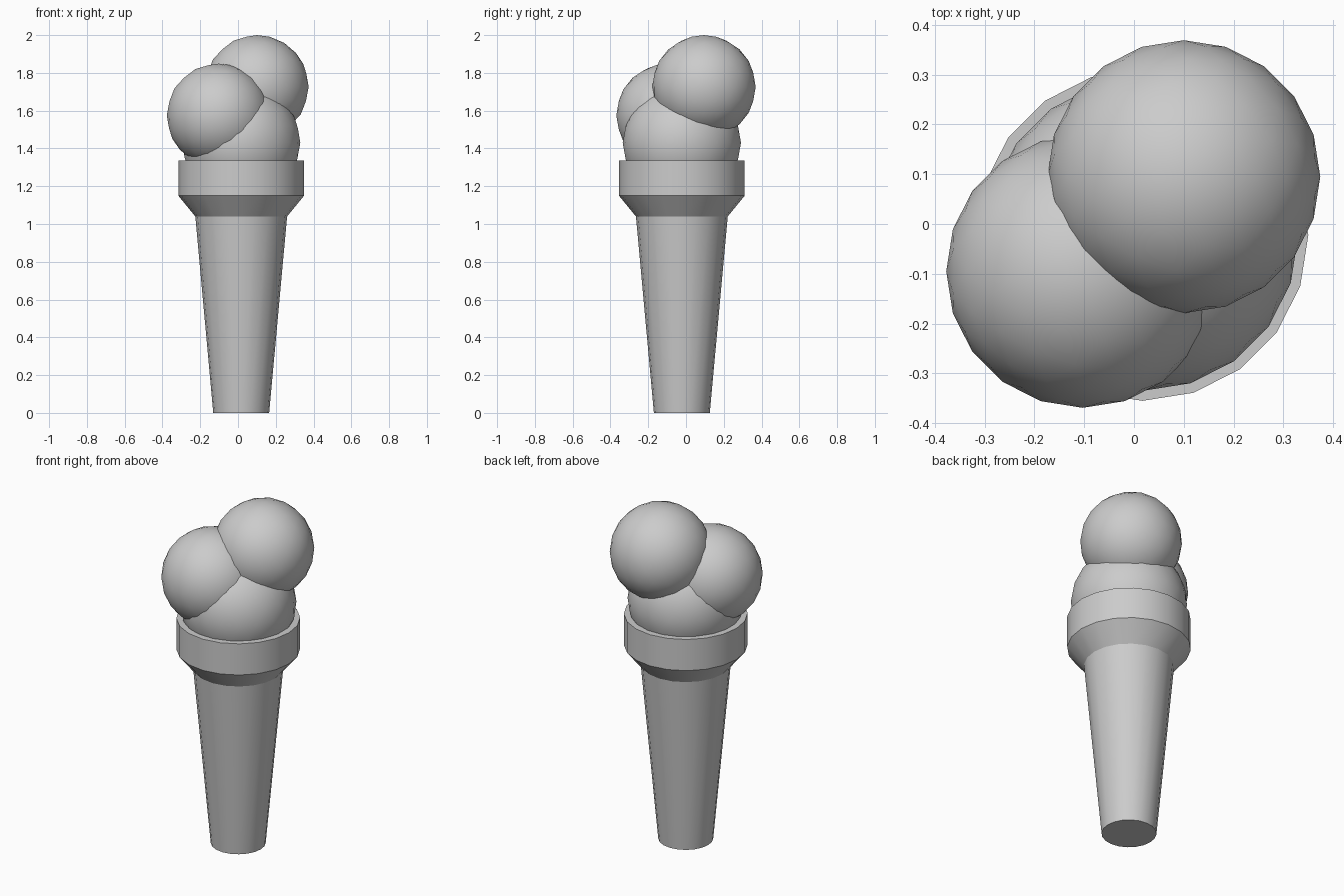
import bpy, bmesh
from math import sin, cos, pi, radians

if "Cube" in bpy.data.objects:
    bpy.data.objects.remove(bpy.data.objects["Cube"])

CX, CY = 0.017, -0.022


def shade(obj, angle):
    bpy.ops.object.select_all(action='DESELECT')
    obj.select_set(True)
    bpy.context.view_layer.objects.active = obj
    bpy.ops.object.shade_smooth_by_angle(angle=radians(angle))


def lathe(name, profile, sides):
    """Closed solid of revolution from (radius, height) points."""
    bm = bmesh.new()
    rings = [[bm.verts.new((CX + r * cos(2 * pi * i / sides),
                            CY + r * sin(2 * pi * i / sides), z))
              for i in range(sides)] for r, z in profile]
    for low, high in zip(rings, rings[1:]):
        for i in range(sides):
            j = (i + 1) % sides
            bm.faces.new((low[i], low[j], high[j], high[i]))
    bm.faces.new(rings[0][::-1])
    bm.faces.new(rings[-1])
    mesh = bpy.data.meshes.new(name)
    bm.to_mesh(mesh)
    bm.free()
    obj = bpy.data.objects.new(name, mesh)
    bpy.context.collection.objects.link(obj)
    shade(obj, 30)


def scoop(name, center, radius):
    bpy.ops.mesh.primitive_ico_sphere_add(subdivisions=3, radius=radius, location=center)
    obj = bpy.context.object
    obj.name = name
    shade(obj, 40)


# Wafer cone: tapered stem, flare and straight collar
lathe("wafer_cone", [(0.148, 0), (0.243, 1.04), (0.333, 1.15), (0.333, 1.335)], 20)

# Three overlapping scoops
scoop("lower_scoop", (CX, CY, 1.43), 0.313)
scoop("left_scoop", (-0.103, -0.095, 1.575), 0.274)
scoop("top_scoop", (0.10, 0.095, 1.726), 0.274)
